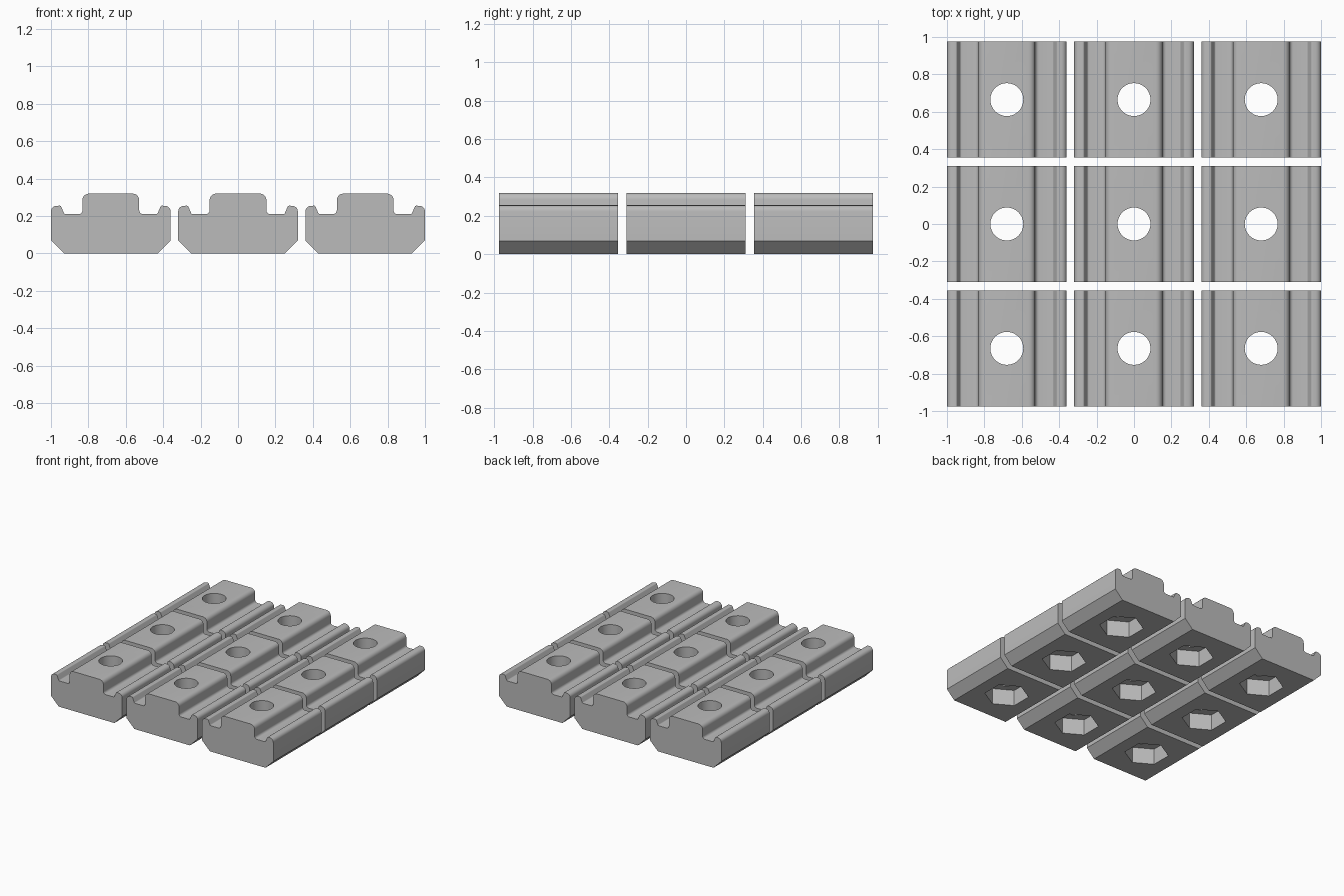
import bpy, bmesh, math
from mathutils import Vector

if "Cube" in bpy.data.objects:
    bpy.data.objects.remove(bpy.data.objects["Cube"])

HALF_LEN = 0.31
PITCH_X, PITCH_Y = 0.68, 0.665

grey = bpy.data.materials.new("mid grey")
grey.diffuse_color = (0.5, 0.5, 0.5, 1)
grey.use_nodes = True
grey.node_tree.nodes["Principled BSDF"].inputs["Base Color"].default_value = grey.diffuse_color


def fillet(p, c, n, r, steps=5):
    """Arc points of radius r rounding corner c between neighbours p and n."""
    if r == 0:
        return [c]
    a, b = (p - c).normalized(), (n - c).normalized()
    half = a.angle(b) / 2
    centre = c + (a + b).normalized() * r / math.sin(half)
    t = r / math.tan(half)
    u, v = c + a * t - centre, c + b * t - centre
    span = u.angle(v)
    return [centre + (u * math.sin(span * (1 - k / steps))
                      + v * math.sin(span * k / steps)) / math.sin(span)
            for k in range(steps + 1)]


def prism(name, points, axis, start, depth):
    """Extrude a flat outline along y or z."""
    bm = bmesh.new()
    if axis == "y":
        verts = [bm.verts.new((p[0], start, p[1])) for p in points]
        move = (0, depth, 0)
    else:
        verts = [bm.verts.new((p[0], p[1], start)) for p in points]
        move = (0, 0, depth)
    face = bm.faces.new(verts)
    res = bmesh.ops.extrude_face_region(bm, geom=[face], use_keep_orig=True)
    new = [g for g in res["geom"] if isinstance(g, bmesh.types.BMVert)]
    bmesh.ops.translate(bm, verts=new, vec=move)
    bmesh.ops.recalc_face_normals(bm, faces=bm.faces[:])
    mesh = bpy.data.meshes.new(name)
    bm.to_mesh(mesh)
    bm.free()
    obj = bpy.data.objects.new(name, mesh)
    bpy.context.collection.objects.link(obj)
    return obj


def ring(radius, sides, phase=0.0):
    return [(radius * math.cos(phase + math.tau * k / sides),
             radius * math.sin(phase + math.tau * k / sides)) for k in range(sides)]


# Cross-section: chamfered base, side lips, grooves, raised rounded rail (x, z, radius)
right = [(0.25, 0, 0), (0.32, 0.07, 0), (0.32, 0.252, 0.03), (0.268, 0.256, 0.01),
         (0.248, 0.21, 0.01), (0.152, 0.21, 0.02), (0.152, 0.32, 0.035)]
corners = right + [(-x, z, r) for x, z, r in reversed(right)]
vecs = [Vector((x, z)) for x, z, _ in corners]
outline = []
for i, (_, _, r) in enumerate(corners):
    outline += fillet(vecs[i - 1], vecs[i], vecs[(i + 1) % len(vecs)], r)

block = prism("slot_nut", outline, "y", -HALF_LEN, 2 * HALF_LEN)
block.data.materials.append(grey)

# Bolt hole and hexagonal pocket in the underside
cutters = [prism("hole_cutter", ring(0.088, 48), "z", -0.1, 0.6),
           prism("hex_cutter", ring(0.165, 6, math.pi / 2), "z", -0.1, 0.23)]
bpy.context.view_layer.objects.active = block
block.select_set(True)
for cutter in cutters:
    cutter.data.materials.append(grey)
    cutter.hide_render = True
    mod = block.modifiers.new("cut", "BOOLEAN")
    mod.operation = "DIFFERENCE"
    mod.solver = "EXACT"
    mod.object = cutter
    bpy.ops.object.modifier_apply(modifier=mod.name)
for cutter in cutters:
    bpy.data.objects.remove(cutter)
bpy.ops.object.shade_smooth_by_angle(angle=math.radians(30))

# Three by three grid of identical blocks
for i in (-1, 0, 1):
    for j in (-1, 0, 1):
        if i == 0 and j == 0:
            continue
        copy = block.copy()
        copy.location = (i * PITCH_X, j * PITCH_Y, 0)
        bpy.context.collection.objects.link(copy)
